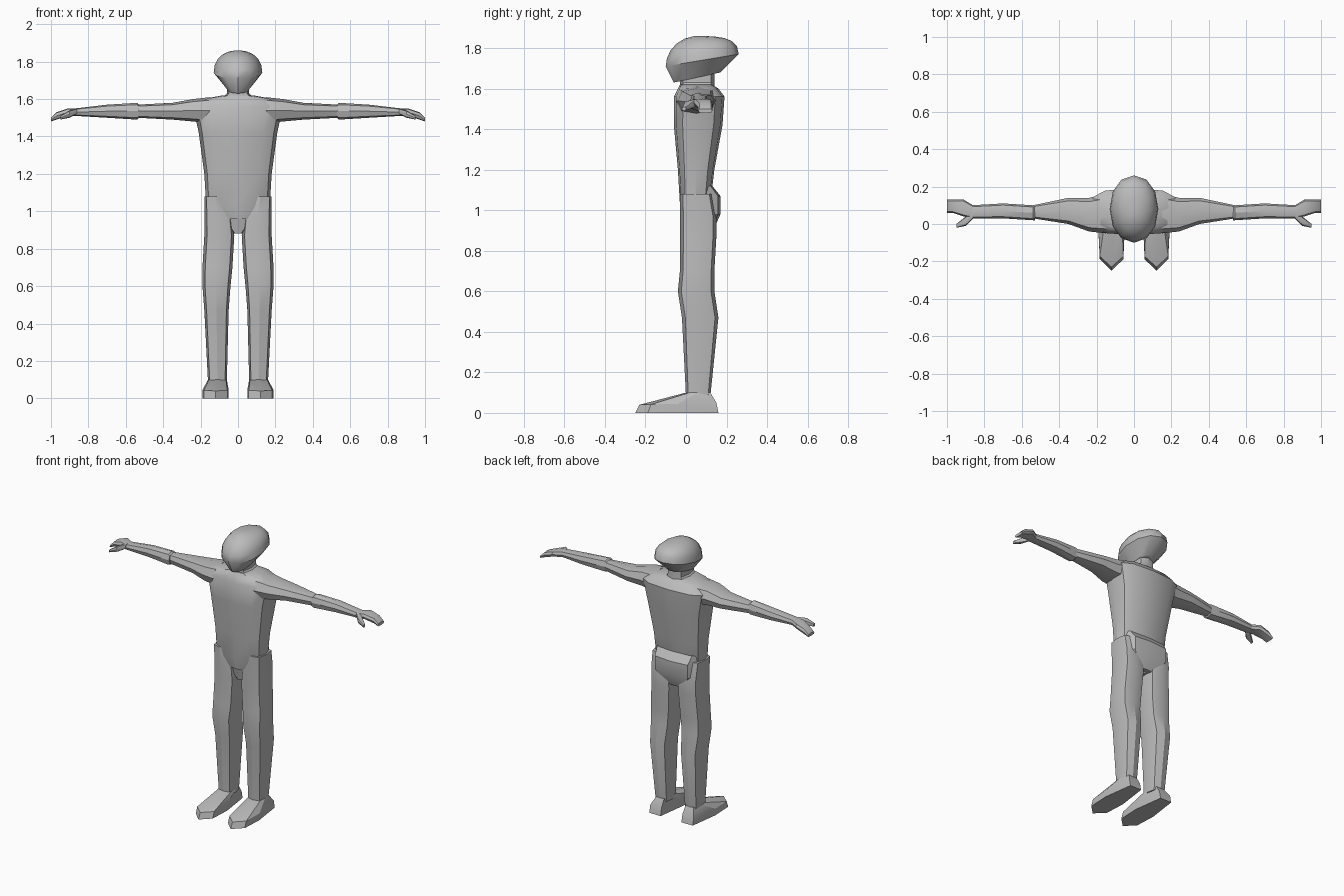
import bpy
import bmesh
from math import cos, sin, pi, copysign, radians

cube = bpy.data.objects.get("Cube")
if cube:
    bpy.data.objects.remove(cube, do_unlink=True)

grey = bpy.data.materials.new("plain grey")
grey.use_nodes = True
grey.diffuse_color = (.5, .5, .5, 1)
shader = grey.node_tree.nodes["Principled BSDF"]
shader.inputs["Base Color"].default_value = grey.diffuse_color


def rounded_outline(sides, power):
    """Rounded box outline in the unit square; a lower power is boxier."""
    def soften(value):
        return copysign(abs(value) ** power, value)
    turns = [2 * pi * step / sides for step in range(sides)]
    return [(soften(cos(turn)), soften(sin(turn))) for turn in turns]


def blend(low, high, unit):
    """Map the range -1 to 1 onto low to high."""
    return low + (high - low) * (unit + 1) / 2


def loft(name, rings, shape, side=1, along_x=False, angle=32):
    """Skin rings of (station, u low, u high, v low, v high, rise along v)."""
    bm = bmesh.new()
    loops = []
    for station, u_low, u_high, v_low, v_high, *rise in rings:
        loop = []
        for a, b in shape:
            u = blend(u_low, u_high, a)
            v = blend(v_low, v_high, b)
            w = station + blend(0, sum(rise), b)
            point = (w * side, u, v) if along_x else (u * side, v, w)
            loop.append(bm.verts.new(point))
        loops.append(loop)
    for lower, upper in zip(loops, loops[1:]):
        for i in range(len(shape)):
            bm.faces.new((lower[i - 1], lower[i], upper[i], upper[i - 1]))
    bm.faces.new(loops[0])
    bm.faces.new(loops[-1])
    bmesh.ops.recalc_face_normals(bm, faces=bm.faces)
    mesh = bpy.data.meshes.new(name)
    bm.to_mesh(mesh)
    bm.free()
    mesh.materials.append(grey)
    part = bpy.data.objects.new(name, mesh)
    bpy.context.collection.objects.link(part)
    bpy.ops.object.select_all(action="DESELECT")
    part.select_set(True)
    bpy.context.view_layer.objects.active = part
    bpy.ops.object.shade_smooth_by_angle(angle=radians(angle))


def centred(*rings):
    """Expand (height, half width, front, back, rise) about the middle."""
    return [(height, -half, half, *rest) for height, half, *rest in rings]


box = rounded_outline(8, .6)
soft = rounded_outline(8, .75)
barrel = rounded_outline(12, .65)
oval = rounded_outline(12, .95)

# Torso, from the waist flap up to the collar
loft("torso", centred(
    (.96, .09, -.02, .1),
    (1.03, .17, -.03, .12),
    (1.2, .18, -.04, .14),
    (1.42, .21, -.06, .18),
    (1.56, .24, -.06, .19),
    (1.6, .19, -.04, .16),
    (1.62, .08, -.03, .13)), barrel)

# Crotch and seat
loft("pelvis", centred((.88, .02, 0, .1), (1, .13, -.02, .12)), soft)
loft("seat", centred(
    (.89, .08, .04, .13),
    (.98, .15, .04, .17),
    (1.07, .15, .04, .17),
    (1.12, .16, .04, .13)), box)

# Neck, then a head with a sloping jaw and a domed top
loft("neck", centred((1.6, .09, -.03, .14), (1.63, .06, -.03, .14),
                     (1.7, .06, -.03, .14)), box)
head = [(1.63, .06, -.06, .17, .05), (1.71, .13, -.1, .26, .06)]
for step in range(1, 6):
    turn = step * pi / 11
    shrink = cos(turn)
    head.append((1.71 + .15 * sin(turn), .13 * shrink,
                 .06 - .16 * shrink, .06 + .2 * shrink, .06 * shrink ** 2))
loft("head", centred(*head), oval, angle=36)

# Shoe sole outline with a pointed toe and a square heel
half_sole = [(.6, 1), (1, 0), (.9, -.7)]
sole = half_sole + [(0, -1)] + [(-a, b) for a, b in reversed(half_sole)]

for side, word in ((1, "left"), (-1, "right")):
    # Leg with calf, kneecap and hip
    loft(word + "_leg", [
        (.08, .06, .16, 0, .12),
        (.47, .05, .18, -.02, .16),
        (.6, .04, .19, -.04, .14),
        (.7, .03, .19, -.03, .14),
        (.87, .02, .18, -.03, .15),
        (.97, .03, .18, -.03, .15),
        (1.08, .06, .18, -.03, .13)], box, side)
    # Shoe
    loft(word + "_foot", [
        (0, .05, .19, -.25, .16),
        (.04, .05, .19, -.23, .15, .01),
        (.1, .06, .16, 0, .12)], sole, side, angle=20)
    # Upper arm, running out of the shoulder
    loft(word + "_upper_arm", [
        (.15, -.05, .16, 1.47, 1.61),
        (.24, -.04, .14, 1.48, 1.6),
        (.35, 0, .14, 1.49, 1.58),
        (.54, .03, .1, 1.5, 1.57)], soft, side, along_x=True)
    # Forearm with a raised elbow edge
    loft(word + "_forearm", [
        (.53, .02, .1, 1.5, 1.57),
        (.54, .02, .1, 1.49, 1.58),
        (.7, .03, .11, 1.5, 1.57),
        (.87, .03, .1, 1.51, 1.55)], soft, side, along_x=True)
    # Hand curling down at the fingertips, and thumb
    loft(word + "_hand", [
        (.86, .03, .1, 1.51, 1.55),
        (.91, .04, .13, 1.51, 1.55),
        (.97, .06, .13, 1.49, 1.53),
        (1, .06, .13, 1.48, 1.5)], box, side, along_x=True)
    loft(word + "_thumb", [
        (.86, .03, .07, 1.52, 1.55),
        (.9, -.01, .04, 1.5, 1.54),
        (.95, -.02, 0, 1.49, 1.51)], soft, side, along_x=True)
